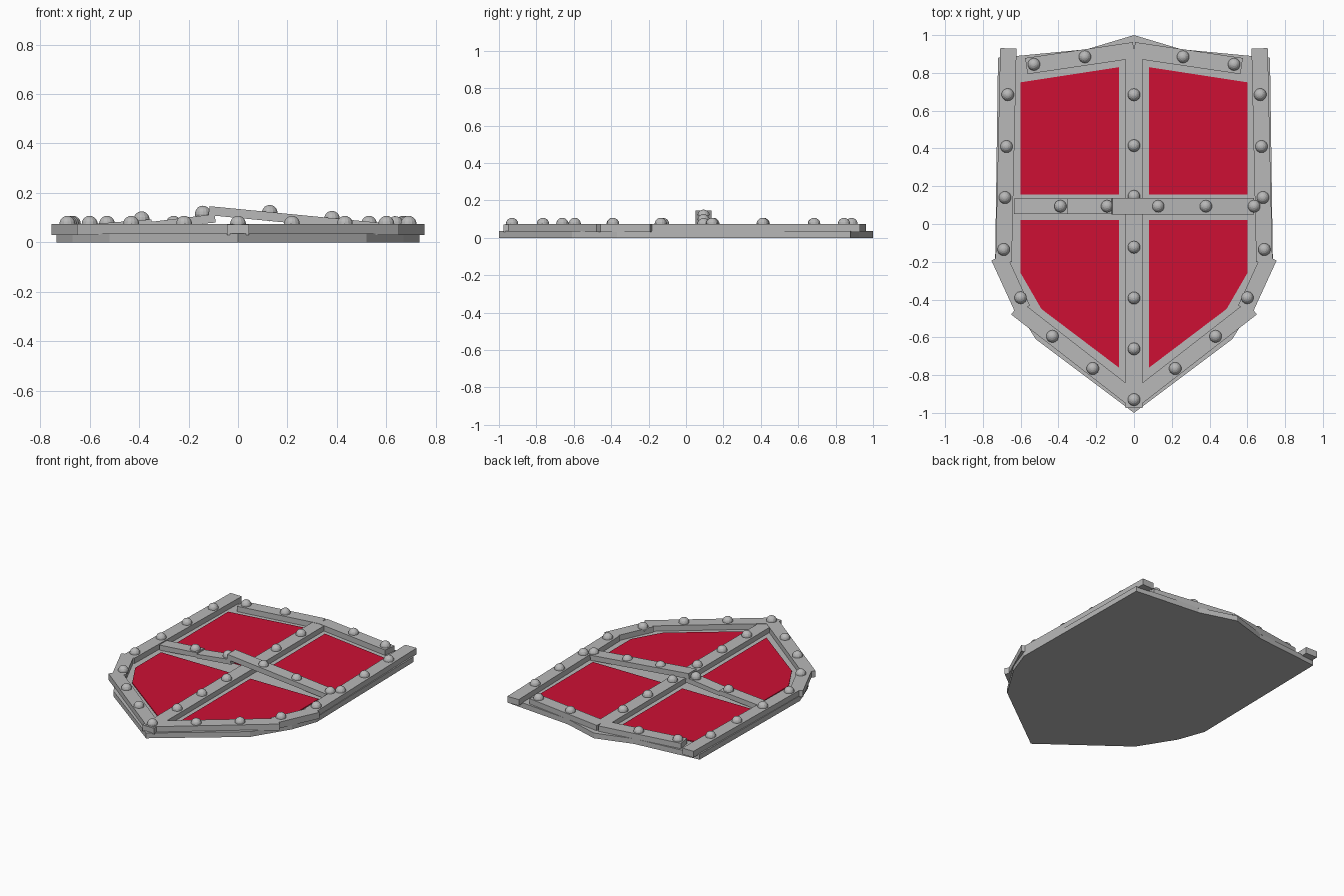
import bpy, bmesh, math
from mathutils import Vector

if "Cube" in bpy.data.objects:
    bpy.data.objects.remove(bpy.data.objects["Cube"])


def material(name, rgb):
    m = bpy.data.materials.new(name)
    m.diffuse_color = (*rgb, 1)
    m.use_nodes = True
    m.node_tree.nodes["Principled BSDF"].inputs["Base Color"].default_value = m.diffuse_color
    return m


STEEL = material("steel grey", (0.48, 0.48, 0.48))
RED = material("crimson", (0.61, 0.005, 0.034))


def finish(name, bm, mat):
    bmesh.ops.recalc_face_normals(bm, faces=bm.faces)
    me = bpy.data.meshes.new(name)
    bm.to_mesh(me)
    bm.free()
    me.materials.append(mat)
    ob = bpy.data.objects.new(name, me)
    bpy.context.collection.objects.link(ob)
    return ob


def slab(name, points, z0, z1, mat):
    """Flat outline in xy, extruded from z0 to z1."""
    bm = bmesh.new()
    face = bm.faces.new([bm.verts.new((x, y, z0)) for x, y in points])
    top = bmesh.ops.extrude_face_region(bm, geom=[face])["geom"]
    bmesh.ops.translate(bm, vec=(0, 0, z1 - z0),
                        verts=[v for v in top if isinstance(v, bmesh.types.BMVert)])
    return finish(name, bm, mat)


def bar(name, a, b, width=0.086, z0=0.03, z1=0.073):
    """Straight strap between two points in plan."""
    a, b = Vector(a), Vector(b)
    d = (b - a).normalized()
    n = Vector((-d.y, d.x)) * width / 2
    return slab(name, [a + n, a - n, b - n, b + n], z0, z1, STEEL)


def tilted_bar(name, profile, y0, y1):
    """Strap with an xz side profile, extruded along y."""
    bm = bmesh.new()
    rows = [[bm.verts.new((x, y, z)) for x, z in profile] for y in (y0, y1)]
    bm.faces.new(rows[0])
    bm.faces.new(rows[1][::-1])
    k = len(profile)
    for i in range(k):
        j = (i + 1) % k
        bm.faces.new([rows[0][i], rows[0][j], rows[1][j], rows[1][i]])
    return finish(name, bm, STEEL)


def rivet(x, y, z):
    bm = bmesh.new()
    bmesh.ops.create_uvsphere(bm, u_segments=14, v_segments=10, radius=0.033)
    ob = finish("rivet", bm, STEEL)
    ob.location = (x, y, z)


# Backing board
half = [(-0.25, 0.925), (-0.72, 0.88), (-0.735, -0.19),
        (-0.67, -0.37), (-0.52, -0.61)]
slab("backing_board", [(0, 1)] + half + [(0, -1)]
     + [(-x, y) for x, y in reversed(half)], 0, 0.036, STEEL)

# Mirrored panels, rim straps and rivets
upper = [(0.08, 0.155), (0.6, 0.155), (0.6, 0.75), (0.08, 0.83)]
lower = [(0.08, 0.02), (0.08, -0.76), (0.49, -0.45), (0.6, -0.26), (0.6, 0.02)]
straps = [("top_strap", (0.57, 0.836), (0, 0.92)),
          ("side_strap", (0.665, 0.93), (0.69, -0.2)),
          ("shoulder_strap", (0.716, -0.175), (0.59, -0.45)),
          ("lower_strap", (0.624, -0.445), (0, -0.93))]
rim_rivets = [(0.53, 0.845), (0.26, 0.885), (0.668, 0.685), (0.675, 0.41),
              (0.683, 0.14), (0.69, -0.135), (0.6, -0.39), (0.432, -0.595),
              (0.218, -0.765)]
for s in (-1, 1):
    slab("upper_panel", [(s * x, y) for x, y in upper], 0.034, 0.042, RED)
    slab("lower_panel", [(s * x, y) for x, y in lower], 0.034, 0.042, RED)
    for name, a, b in straps:
        bar(name, (s * a[0], a[1]), (s * b[0], b[1]))
    for x, y in rim_rivets:
        rivet(s * x, y, 0.074)

# Centre strap and its rivets
bar("centre_strap", (0, -0.975), (0, 0.93), 0.09, z1=0.071)
for i in range(7):
    rivet(0, -0.93 + i * 0.269, 0.074)

# Bent cross strap in overlapping pieces
tilted_bar("cross_strap_left_end",
           [(-0.635, 0.035), (-0.35, 0.06), (-0.35, 0.093), (-0.635, 0.07)], 0.052, 0.135)
tilted_bar("cross_strap_left_middle",
           [(-0.35, 0.055), (-0.09, 0.08), (-0.095, 0.114), (-0.35, 0.083)], 0.052, 0.135)
tilted_bar("cross_strap_right",
           [(-0.12, 0.11), (0.63, 0.038), (0.635, 0.073), (-0.115, 0.146)], 0.05, 0.137)
for x, z in ((-0.39, 0.092), (-0.142, 0.115), (0.128, 0.118), (0.38, 0.094), (0.636, 0.073)):
    rivet(x, 0.094, z)
